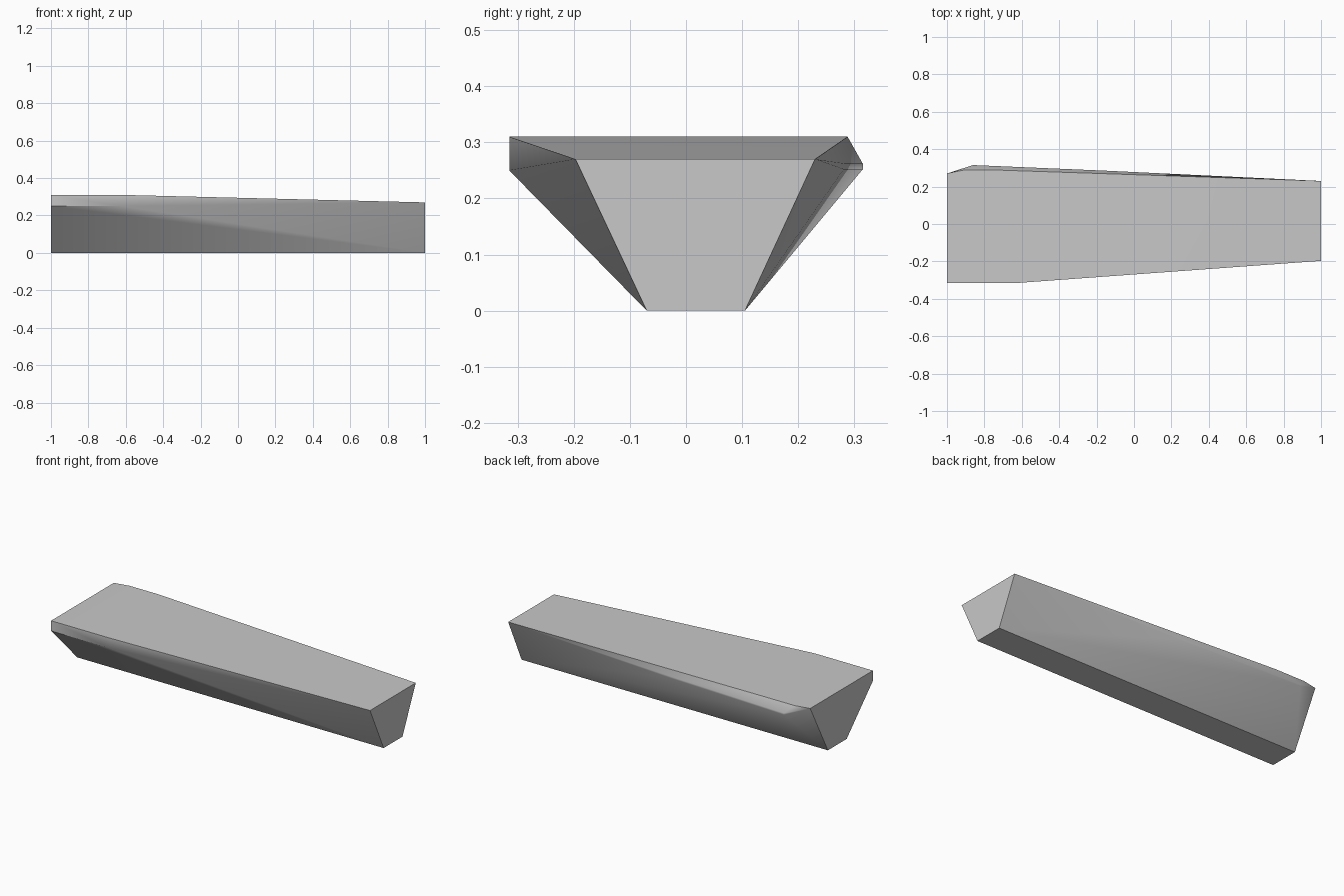
import bpy
import bmesh
import math

cube = bpy.data.objects.get("Cube")
if cube:
    bpy.data.objects.remove(cube, do_unlink=True)

# Stone grey material
grey = bpy.data.materials.new("plain_grey")
grey.use_nodes = True
colour = (0.58, 0.58, 0.58, 1)
grey.diffuse_color = colour
shader = grey.node_tree.nodes["Principled BSDF"]
shader.inputs["Base Color"].default_value = colour
shader.inputs["Roughness"].default_value = 0.8

# Key heights
TOP, LIP, RIDGE = 0.31, 0.25, 0.262
END_TOP = 0.27

# Bottom strip
corners = [(x, y, 0) for x in (-1, 1) for y in (-0.07, 0.105)]
# Vertical front lip on the broad end
corners += [(x, -0.315, z) for x in (-1, -0.62) for z in (LIP, TOP)]
# Upper edge of the narrow end
corners += [(1, y, END_TOP) for y in (-0.197, 0.23)]
# Rear edge of the flat top
corners += [(-1, 0.27, TOP), (-0.91, 0.288, TOP), (-0.72, 0.288, TOP)]
# Thin rear ridge running along the side
corners += [(-0.86, 0.315, RIDGE), (-0.86, 0.315, LIP + 0.002),
            (-0.15, 0.285, RIDGE), (-0.08, 0.281, LIP + 0.002)]

# Wrap the corners in one convex slab
bm = bmesh.new()
for corner in corners:
    bm.verts.new(corner)
hull = bmesh.ops.convex_hull(bm, input=bm.verts[:])
loose = {v for v in hull["geom_interior"] + hull["geom_unused"]
         if isinstance(v, bmesh.types.BMVert)}
bmesh.ops.delete(bm, geom=list(loose), context="VERTS")
bmesh.ops.dissolve_limit(bm, angle_limit=math.radians(0.1),
                         verts=bm.verts[:], edges=bm.edges[:])
bmesh.ops.recalc_face_normals(bm, faces=bm.faces[:])

mesh = bpy.data.meshes.new("tapered_slab")
bm.to_mesh(mesh)
bm.free()
mesh.materials.append(grey)
slab = bpy.data.objects.new("tapered_slab", mesh)
bpy.context.collection.objects.link(slab)

# Soft facets with crisp main edges
bpy.ops.object.select_all(action="DESELECT")
slab.select_set(True)
bpy.context.view_layer.objects.active = slab
bpy.ops.object.shade_smooth_by_angle(angle=math.radians(30))
